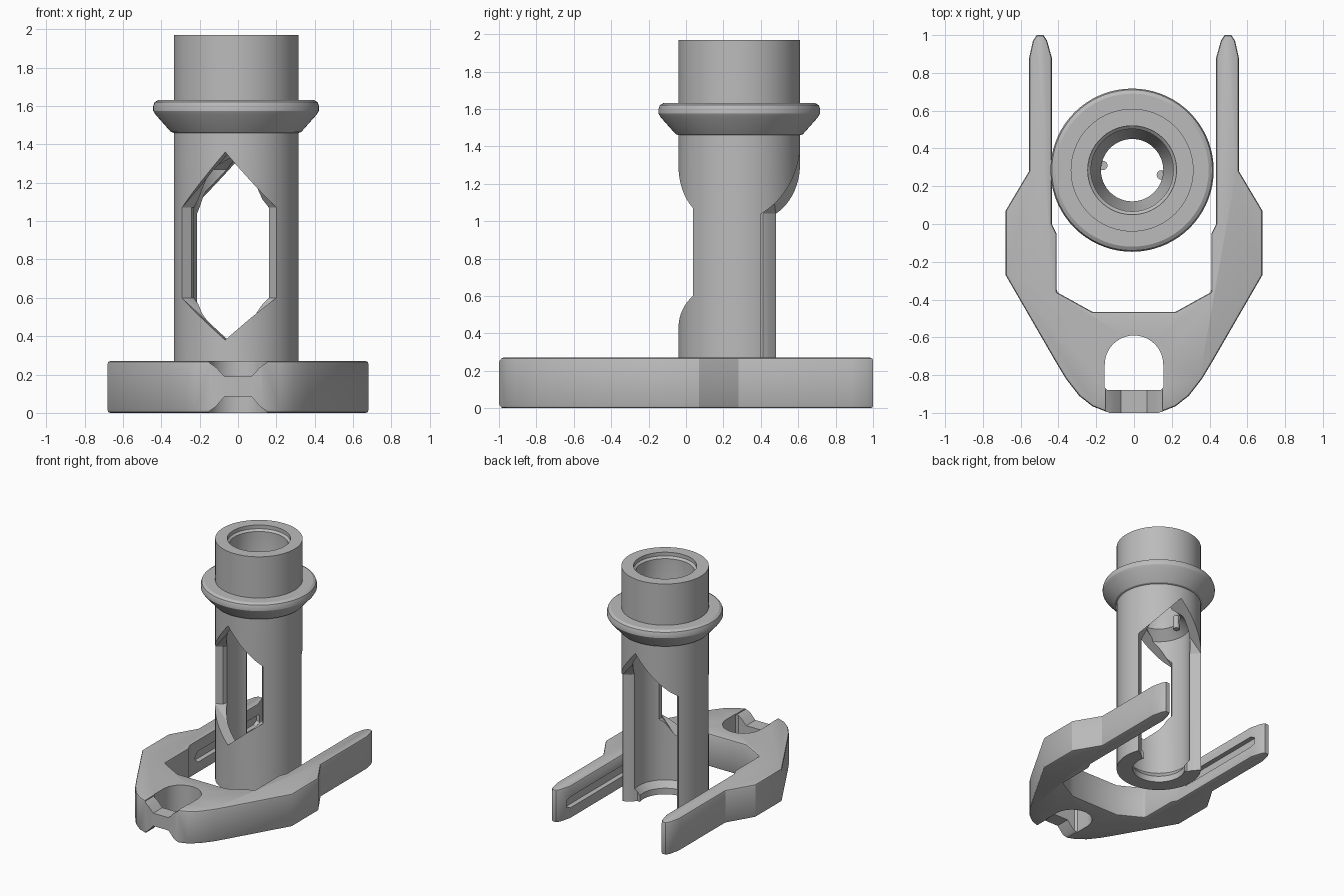
import bpy, bmesh, math
from mathutils import Matrix

if "Cube" in bpy.data.objects:
    bpy.data.objects.remove(bpy.data.objects["Cube"])

grey = bpy.data.materials.new("plain grey")
grey.diffuse_color = (0.5, 0.5, 0.5, 1)
grey.use_nodes = True
grey.node_tree.nodes["Principled BSDF"].inputs["Base Color"].default_value = grey.diffuse_color

CX, CY = -0.01, 0.285     # tube axis


def finish(name, bm):
    bmesh.ops.recalc_face_normals(bm, faces=bm.faces)
    me = bpy.data.meshes.new(name)
    bm.to_mesh(me)
    bm.free()
    ob = bpy.data.objects.new(name, me)
    bpy.context.collection.objects.link(ob)
    me.materials.append(grey)
    return ob


def loft(name, rings):
    """Solid through matching rings of 3D points, capped at both ends."""
    bm = bmesh.new()
    vs = [[bm.verts.new(p) for p in r] for r in rings]
    n = len(vs[0])
    for a, b in zip(vs, vs[1:]):
        for i in range(n):
            j = (i + 1) % n
            bm.faces.new((a[i], a[j], b[j], b[i]))
    bm.faces.new(vs[0])
    bm.faces.new(vs[-1])
    return finish(name, bm)


def prism(name, pts, z0, z1):
    return loft(name, [[(x, y, z) for x, y in pts] for z in (z0, z1)])


def lathe(name, profile, steps=72):
    """Closed (r, z) profile turned about the tube axis."""
    bm = bmesh.new()
    rings = []
    for k in range(steps):
        a = 2 * math.pi * k / steps
        rings.append([bm.verts.new((CX + r * math.cos(a), CY + r * math.sin(a), z))
                      for r, z in profile])
    n = len(profile)
    for k in range(steps):
        a, b = rings[k], rings[(k + 1) % steps]
        for i in range(n):
            j = (i + 1) % n
            bm.faces.new((a[i], a[j], b[j], b[i]))
    return finish(name, bm)


def apply(ob, mod):
    bpy.context.view_layer.objects.active = ob
    bpy.ops.object.modifier_apply(modifier=mod.name)


def cut(ob, cutter):
    m = ob.modifiers.new("cut", 'BOOLEAN')
    m.operation = 'DIFFERENCE'
    m.solver = 'EXACT'
    m.object = cutter
    apply(ob, m)
    bpy.data.objects.remove(cutter)


def smooth(ob):
    bpy.ops.object.select_all(action='DESELECT')
    ob.select_set(True)
    bpy.context.view_layer.objects.active = ob
    bpy.ops.object.shade_smooth_by_angle(angle=math.radians(28))


# Hollow tube with flared collar, narrow neck and lower inner lip
tube = lathe("tube", [
    (0.20, 0.0), (0.325, 0.0), (0.325, 1.46), (0.34, 1.465), (0.42, 1.555),
    (0.432, 1.575), (0.432, 1.60), (0.425, 1.62), (0.405, 1.632), (0.325, 1.632),
    (0.325, 1.97), (0.235, 1.97), (0.235, 1.94), (0.218, 1.925), (0.218, 1.55),
    (0.165, 1.43), (0.165, 1.34), (0.24, 1.27), (0.24, 0.10), (0.20, 0.05)])


def window(sections, turn):
    """Pointed window cutter; sections are (depth, half width, sill, sides, apex)."""
    rings = []
    for y, w, foot, low, high, top in sections:
        rings.append([(0, y, foot), (w, y, low), (w, y, high),
                      (0, y, top), (-w, y, high), (-w, y, low)])
    c = loft("window_cutter", rings)
    c.data.transform(Matrix.Translation((CX, CY, 0)) @ Matrix.Rotation(math.radians(turn), 4, 'Z'))
    return c


# Front window, closed at the sill; back opening runs out of the bottom
cut(tube, window([(0.12, 0.195, 0.41, 0.60, 1.07, 1.31),
                  (0.17, 0.205, 0.40, 0.60, 1.07, 1.32),
                  (0.208, 0.25, 0.38, 0.60, 1.07, 1.36),
                  (0.50, 0.25, 0.38, 0.60, 1.07, 1.36)], 170))
cut(tube, window([(0.08, 0.205, -0.2, -0.1, 1.04, 1.31),
                  (0.12, 0.235, -0.2, -0.1, 1.04, 1.33),
                  (0.157, 0.284, -0.2, -0.1, 1.04, 1.36),
                  (0.50, 0.284, -0.2, -0.1, 1.04, 1.36)], -8))
smooth(tube)

# Two little pins under the neck
for s in (-1, 1):
    px, py = CX + s * 0.155, CY - s * 0.025
    pin = prism("neck_pin", [(px + 0.025 * math.cos(t * math.pi / 8),
                              py + 0.025 * math.sin(t * math.pi / 8)) for t in range(16)], 1.29, 1.40)
    smooth(pin)

# Fork-shaped base: right half outline, mirrored to the left
half = [(0.13, -1.0), (0.22, -0.965), (0.29, -0.91), (0.36, -0.82), (0.42, -0.72),
        (0.68, -0.27), (0.68, 0.07), (0.555, 0.28), (0.555, 0.88), (0.535, 0.97),
        (0.515, 1.0), (0.48, 1.0), (0.46, 0.97), (0.435, 0.88), (0.435, 0.0),
        (0.41, -0.05), (0.41, -0.36), (0.22, -0.465)]
base = prism("fork_base", half + [(-x, y) for x, y in reversed(half)], 0.0, 0.27)
bev = base.modifiers.new("edge", 'BEVEL')
bev.width = 0.014
bev.segments = 2
bev.limit_method = 'ANGLE'
bev.angle_limit = math.radians(60)
apply(base, bev)

# Arched hole at the front
arch = [(-0.155, -0.865), (-0.14, -0.88), (0.14, -0.88), (0.155, -0.865)]
arch += [(0.155 * math.cos(t * math.pi / 20), -0.745 + 0.155 * math.sin(t * math.pi / 20))
         for t in range(21)]
cut(base, prism("hole_cutter", arch, -0.1, 0.4))

# Sloped notches above and below the front bridge
for outer, mid, inner in ((0.30, 0.262, 0.19), (-0.03, 0.008, 0.085)):
    pts = [(-0.15, outer), (-0.15, mid), (-0.115, (mid * 2 + inner) / 3), (-0.07, inner),
           (0.07, inner), (0.115, (mid * 2 + inner) / 3), (0.15, mid), (0.15, outer)]
    cut(base, loft("notch_cutter", [[(x, y, z) for x, z in pts] for y in (-1.1, -0.86)]))

# Pointed grooves along the inner faces of the arms
groove = [(0.06, 0.135), (0.10, 0.09), (0.88, 0.09), (0.915, 0.11),
          (0.915, 0.16), (0.88, 0.18), (0.10, 0.18)]
for s in (-1, 1):
    cut(base, loft("groove_cutter", [[(s * x, y, z) for y, z in groove] for x in (0.38, 0.475)]))
smooth(base)
